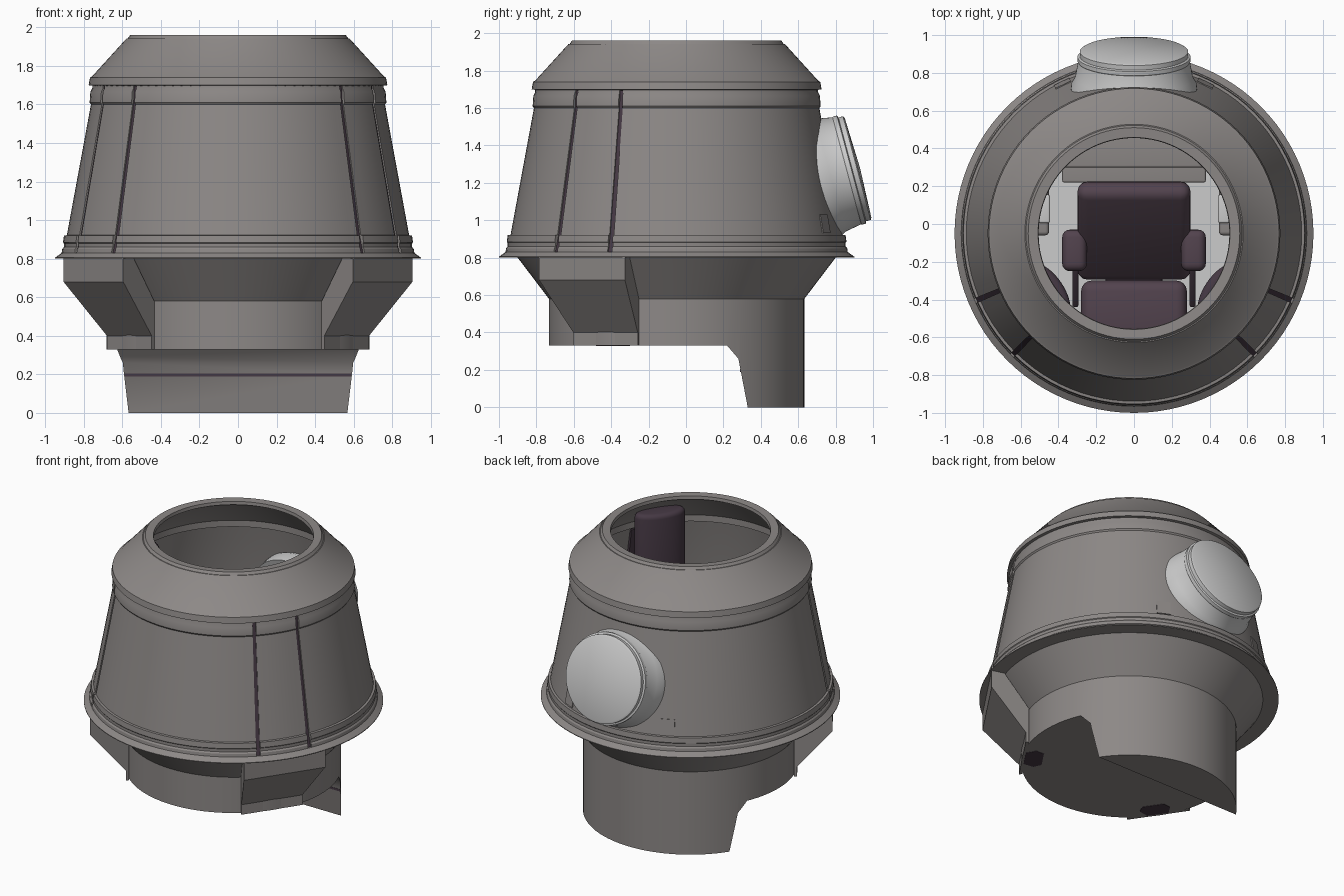
import bpy, bmesh
from math import radians, sin, cos, tan, pi
from mathutils import Matrix

if "Cube" in bpy.data.objects:
    bpy.data.objects.remove(bpy.data.objects["Cube"])

CY = -0.05          # axis of the round body
LUG_A = -34         # direction of the side lugs, degrees


def material(name, rgb):
    m = bpy.data.materials.new(name)
    m.diffuse_color = (*rgb, 1)
    m.use_nodes = True
    m.node_tree.nodes["Principled BSDF"].inputs["Base Color"].default_value = m.diffuse_color
    return m


BODY = material("warm_grey", (0.265, 0.247, 0.24))
PURPLE = material("dark_purple", (0.06, 0.04, 0.057))
SEAT = material("seat_purple", (0.085, 0.056, 0.076))
LIGHT = material("light_grey", (0.56, 0.58, 0.58))
WHITE = material("white", (0.98, 0.98, 0.98))


def activate(ob):
    bpy.ops.object.select_all(action='DESELECT')
    ob.select_set(True)
    bpy.context.view_layer.objects.active = ob


def finish(name, bm, mat=None, matrix=None, angle=30, bevel=0):
    bmesh.ops.remove_doubles(bm, verts=bm.verts, dist=1e-5)
    bmesh.ops.recalc_face_normals(bm, faces=bm.faces)
    if matrix:
        bm.transform(matrix)
    me = bpy.data.meshes.new(name)
    bm.to_mesh(me)
    bm.free()
    ob = bpy.data.objects.new(name, me)
    bpy.context.collection.objects.link(ob)
    me.materials.append(mat or BODY)
    activate(ob)
    if bevel:
        b = ob.modifiers.new("round", 'BEVEL')
        b.width, b.segments = bevel, 4
        bpy.ops.object.modifier_apply(modifier="round")
    bpy.ops.object.shade_smooth_by_angle(angle=radians(angle))
    return ob


def revolve(name, prof, a0=0, a1=360, mat=None, matrix=None):
    """Closed (r, z) profile swept around z; ends are capped for an arc."""
    bm = bmesh.new()
    full = a1 - a0 >= 360
    n = max(2, round((a1 - a0) / 3.75))
    rings = []
    for i in range(n if full else n + 1):
        a = radians(a0 + (a1 - a0) * i / n)
        rings.append([bm.verts.new((r * cos(a), r * sin(a), z)) for r, z in prof])
    k = len(prof)
    for i in range(n):
        p, q = rings[i], rings[(i + 1) % len(rings)]
        for j in range(k):
            if prof[j][0] or prof[(j + 1) % k][0]:
                bm.faces.new((p[j], q[j], q[(j + 1) % k], p[(j + 1) % k]))
    if not full:
        bm.faces.new(rings[0])
        bm.faces.new(rings[-1])
    return finish(name, bm, mat, matrix or Matrix.Translation((0, CY, 0)))


def prism(name, prof, half, mat=None, matrix=None):
    """(d, z) profile spread sideways; half(d) gives the half width."""
    bm = bmesh.new()
    a, b = ([bm.verts.new((d, s * half(d), z)) for d, z in prof] for s in (-1, 1))
    bm.faces.new(a)
    bm.faces.new(b)
    for i in range(len(prof)):
        j = (i + 1) % len(prof)
        bm.faces.new((a[i], a[j], b[j], b[i]))
    return finish(name, bm, mat, matrix)


def box(name, loc, size, mat=None, rot=None, bevel=0):
    bm = bmesh.new()
    bmesh.ops.create_cube(bm, size=1)
    m = Matrix.Translation(loc) @ (rot or Matrix()) @ Matrix.Diagonal((*size, 1))
    return finish(name, bm, mat, m, bevel=bevel)


def radial(deg):
    return Matrix.Translation((0, CY, 0)) @ Matrix.Rotation(radians(deg), 4, 'Z')


# lower hull with floor pit, underside cut away in front of the rear tank
hull = revolve("lower_hull", [(0, 0), (.683, 0), (.683, .58), (.85, .80), (.80, .80),
                              (.645, .58), (.645, .36), (0, .36)])
cutter = prism("underside_cutter", [(-1.2, -.2), (.34, -.2), (.33, .0), (.28, .26),
                                    (.22, .33), (-1.2, .33)], lambda d: 1.2,
               matrix=Matrix.Rotation(pi / 2, 4, 'Z'))
cutter.hide_render = True
activate(hull)
cut = hull.modifiers.new("cut", 'BOOLEAN')
cut.operation, cut.object, cut.solver = 'DIFFERENCE', cutter, 'EXACT'
bpy.ops.object.modifier_apply(modifier="cut")
bpy.data.objects.remove(cutter)
bpy.ops.object.shade_smooth_by_angle(angle=radians(30))
box("tank_front_strip", (0, .293, .197), (1.175, .008, .015), PURPLE)
revolve("floor", [(0, .361), (.642, .361), (.642, .37), (0, .37)], mat=WHITE)

# flange and main wall, split by four narrow slots
revolve("base_flange", [(.95, .80), (.95, .805), (.915, .83), (.80, .83), (.80, .80)])
wall = [(.915, .83), (.912, .85), (.904, .86), (.904, .88), (.908, .885), (.903, .92),
        (.888, .922), (.763, 1.60), (.770, 1.61), (.766, 1.665), (.756, 1.685),
        (.756, 1.70), (.70, 1.70), (.72, 1.60), (.84, .93), (.84, .83)]
for name, a0, a1 in (("rear_wall", -22.2, 202.2), ("right_panel", -44.2, -23.8),
                     ("front_wall", -134.2, -45.8), ("left_panel", -156.2, -135.8)):
    revolve(name, wall, a0, a1)
# purple strips sunk into the slots
for i, a in enumerate((-23, -45, -135, -157)):
    revolve(f"slot_strip_{i + 1}", [(.905, .828), (.88, .922), (.756, 1.60), (.75, 1.695),
                                    (.702, 1.695), (.722, 1.60), (.842, .93), (.842, .828)],
            a - .8, a + .8, PURPLE)

# sloping top ring with open rim
revolve("top_ring", [(.74, 1.695), (.775, 1.70), (.768, 1.74), (.758, 1.745), (.578, 1.943),
                     (.572, 1.943), (.56, 1.96), (.508, 1.957), (.505, 1.935), (.53, 1.925),
                     (.69, 1.74), (.69, 1.695)])

for side, ang in (("right", LUG_A), ("left", 180 - LUG_A)):
    s = 1 if side == "right" else -1
    # tapered lug with radial sides
    prism(side + "_lug", [(.66, .33), (.68, .33), (.68, .40), (.905, .68), (.905, .80),
                          (.82, .80), (.66, .58)], lambda d: d * tan(radians(17)),
          matrix=radial(ang))
    # dark plate below the lug
    prism(side + "_lug_plate", [(.55, .328), (.60, .328), (.665, .328), (.665, .332),
                                (.60, .332), (.55, .332)],
          lambda d: .07 if abs(d - .60) > .02 else .10, PURPLE, radial(ang))
    # purple lining inside the panel between the slots
    revolve(side + "_slot_lining", [(.845, .835), (.842, .93), (.722, 1.60), (.705, 1.685),
                                    (.69, 1.685), (.70, 1.60), (.82, .93), (.82, .835)],
            ang - 12, ang + 12, PURPLE)
    # rounded pad column inside the wall
    bm = bmesh.new()
    bmesh.ops.create_cone(bm, cap_ends=True, segments=40, radius1=1, radius2=1, depth=1)
    m = radial(ang) @ Matrix.Translation((.545, 0, 1.34)) @ Matrix.Diagonal((.08, .168, 1.04, 1))
    finish(side + "_pad_column", bm, PURPLE, m, bevel=.03)
    # small access plate on the rear wall
    a = 64.5 if s > 0 else 115.5
    box(side + "_access_plate", (0, 0, 0), (.02, .09, .10), None,
        radial(a) @ Matrix.Translation((.872, 0, .98)) @ Matrix.Rotation(radians(-10.5), 4, 'Y'))
    # cabin side console
    box(side + "_console", (s * .57, .07, .95), (.24, .26, .40), bevel=.02)
    box(side + "_console_frame", (s * .48, .08, 1.155), (.07, .15, .03), LIGHT, bevel=.01)
    # armrest and its support
    box(side + "_armrest", (s * .315, -.14, .98), (.13, .22, .09), SEAT, bevel=.04)
    tilt = Matrix.Rotation(radians(35), 4, 'X')
    box(side + "_armrest_strut", (s * .31, -.31, .84), (.03, .30, .04), PURPLE, tilt, .01)

# rear porthole, tilted 15 degrees upward
port = Matrix.Translation((0, .918, 1.28)) @ Matrix.Rotation(radians(-75), 4, 'X')
revolve("rear_porthole", [(0, -.21), (.20, -.21), (.22, -.27), (.335, -.27), (.332, -.185),
                          (.312, -.15), (.296, -.06), (.299, -.055), (.299, -.035),
                          (.287, -.03), (.287, -.005), (.275, .002), (0, .012)],
        mat=LIGHT, matrix=port)

# cabin rear ledge
box("rear_ledge", (0, .32, .60), (.76, .20, .44), bevel=.01)
box("rear_ledge_step", (0, .42, .85), (.94, .24, .06), bevel=.01)

# reclined seat
lean = Matrix.Rotation(radians(-47), 4, 'X')
box("seat_back", (0, -.035, .98), (.60, .12, .66), SEAT, lean, .055)
box("seat_cushion", (0, -.45, .70), (.56, .30, .13), SEAT, None, .055)
box("seat_pedestal", (0, -.33, .50), (.30, .34, .28), PURPLE, None, .02)
